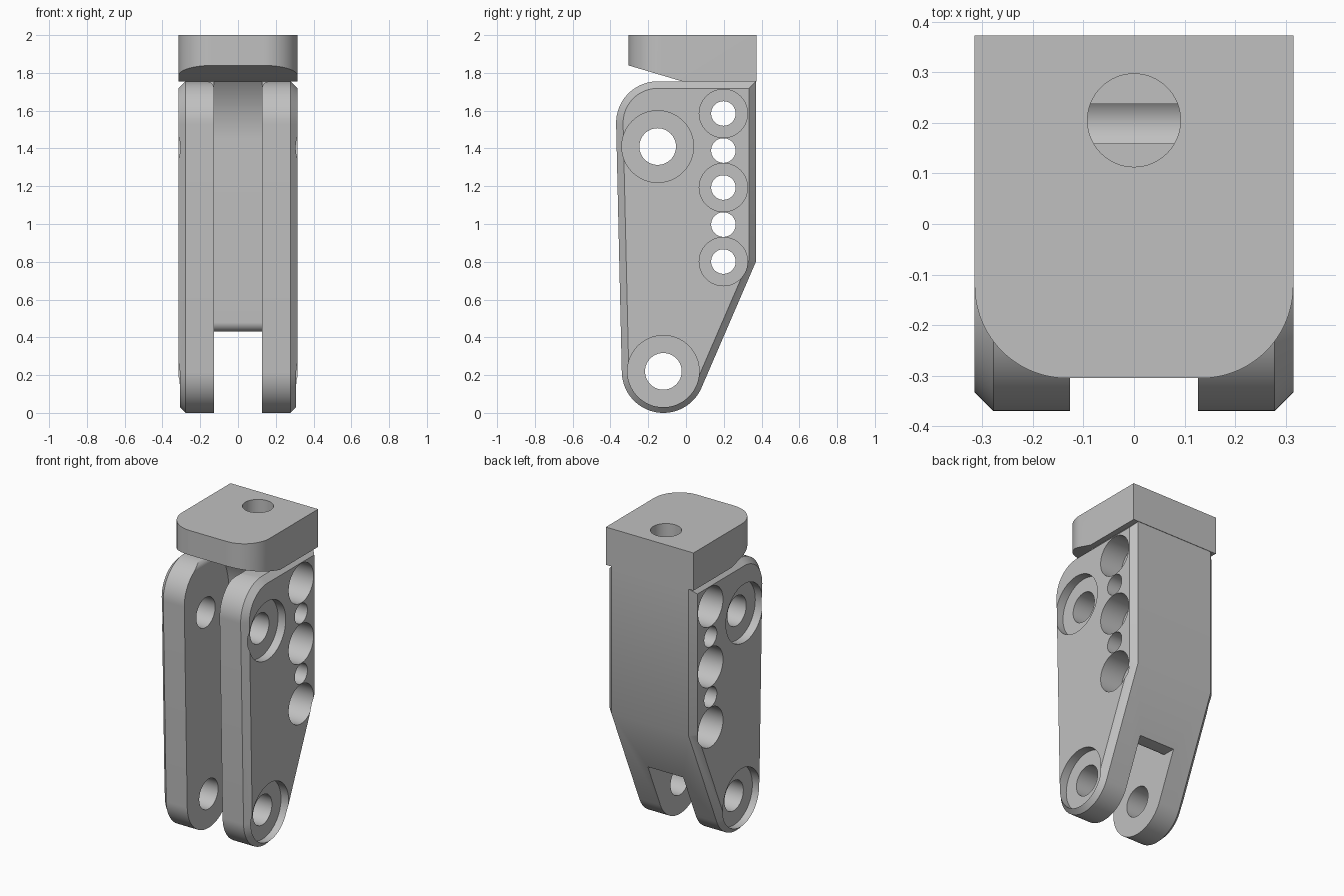
import bpy, bmesh
from math import sin, cos, pi, radians

if "Cube" in bpy.data.objects:
    bpy.data.objects.remove(bpy.data.objects["Cube"])

grey = bpy.data.materials.new("plain grey")
GREY = (0.53, 0.53, 0.53, 1)
grey.diffuse_color = GREY
grey.use_nodes = True
grey.node_tree.nodes["Principled BSDF"].inputs["Base Color"].default_value = GREY


def arc(cx, cy, r, a, b, n=24):
    """Points on an arc from angle a to b in degrees."""
    steps = [radians(a + (b - a) * i / n) for i in range(n + 1)]
    return [(cx + r * cos(t), cy + r * sin(t)) for t in steps]


def circle(cx, cy, r, n=64):
    return arc(cx, cy, r, 0, 360 - 360 / n, n - 1)


def loft(name, sections, axis):
    """Solid through (position, outline) sections along an axis."""
    bm = bmesh.new()
    place = {"x": lambda p, t: (t, p[0], p[1]),
             "y": lambda p, t: (p[0], t, p[1]),
             "z": lambda p, t: (p[0], p[1], t)}[axis]
    rings = [[bm.verts.new(place(p, t)) for p in pts] for t, pts in sections]
    bm.faces.new(rings[0])
    bm.faces.new(rings[-1])
    for r, s in zip(rings, rings[1:]):
        for i in range(len(r)):
            j = (i + 1) % len(r)
            bm.faces.new((r[i], r[j], s[j], s[i]))
    bmesh.ops.recalc_face_normals(bm, faces=bm.faces)
    mesh = bpy.data.meshes.new(name)
    bm.to_mesh(mesh)
    bm.free()
    mesh.materials.append(grey)
    obj = bpy.data.objects.new(name, mesh)
    bpy.context.collection.objects.link(obj)
    return obj


def cut(target, axis, lo, hi, pts):
    """Subtract a prism from the target."""
    cutter = loft("cutter", [(lo, pts), (hi, pts)], axis)
    cutter.hide_render = True
    mod = target.modifiers.new("cut", "BOOLEAN")
    mod.operation, mod.solver, mod.object = "DIFFERENCE", "EXACT", cutter
    bpy.context.view_layer.objects.active = target
    bpy.ops.object.modifier_apply(modifier=mod.name)
    bpy.data.objects.remove(cutter)


def side_outline(d):
    """Side profile of the body, inset by d."""
    return (arc(-0.12, 0.22, 0.22 - d, 181.5, 336.6, 40)
            + [(0.37 - d, 0.8 + 0.207 * d), (0.37 - d, 1.755 - d)]
            + arc(-0.15, 1.535, 0.22 - d, 90, 181.5))


# Body with chamfered outer edges
HALF, CHAMFER, SLOT = 0.315, 0.037, 0.127
body = loft("clevis_body", [(-HALF, side_outline(CHAMFER)),
                            (CHAMFER - HALF, side_outline(0)),
                            (HALF - CHAMFER, side_outline(0)),
                            (HALF, side_outline(CHAMFER))], "x")

# Slot between the two arms, with a rounded lip and a curved top
slot = ([(-0.5, -0.1), (0.5, -0.1), (0.5, 0.43)]
        + arc(0.14, 0.48, 0.05, 270, 180, 12)
        + arc(-0.41, 1.45, 0.5, 0, 40, 20)
        + [(-0.03, 1.8), (-0.5, 1.8)])
cut(body, "x", -SLOT, SLOT, slot)

# Rounded inner top edges of the arms
for side in (-1, 1):
    flare = [(side * x, z) for x, z in
             arc(SLOT + 0.04, 1.715, 0.04, 90, 180, 8)
             + [(SLOT - 0.03, 1.715), (SLOT - 0.03, 1.8), (SLOT + 0.04, 1.8)]]
    cut(body, "y", -0.5, -0.02, flare)

# Cross holes with counterbores: y, z, radius, bore radius, bore depth
holes = [(-0.15, 1.41, 0.097, 0.19, 0.055), (-0.12, 0.22, 0.097, 0.19, 0.055)]
holes += [(0.198, 1.585 - 0.196 * i, 0.065, 0 if i % 2 else 0.128, 0.16)
          for i in range(5)]
for y, z, r, bore, depth in holes:
    cut(body, "x", -0.5, 0.5, circle(y, z, r))
    if bore:
        cut(body, "x", HALF - depth, 0.5, circle(y, z, bore))
        cut(body, "x", -0.5, depth - HALF, circle(y, z, bore))

# Top cap with rounded front corners and sloping underside
R = 0.183
plan = ([(HALF, 0.373), (-HALF, 0.373)]
        + arc(R - HALF, R - 0.305, R, 180, 270)
        + arc(HALF - R, R - 0.305, R, 270, 360))
cap = loft("top_cap", [(1.755, plan), (2.0, plan)], "z")
cut(cap, "x", -0.5, 0.5, [(-0.4, 1.868), (-0.02, 1.755), (-0.02, 1.7), (-0.4, 1.7)])

# Vertical hole through the cap into the body
for part in (cap, body):
    cut(part, "z", 1.637, 2.1, circle(0, 0.205, 0.092))

for part in (cap, body):
    bpy.ops.object.select_all(action="DESELECT")
    part.select_set(True)
    bpy.context.view_layer.objects.active = part
    bpy.ops.object.shade_smooth_by_angle(angle=radians(25))
